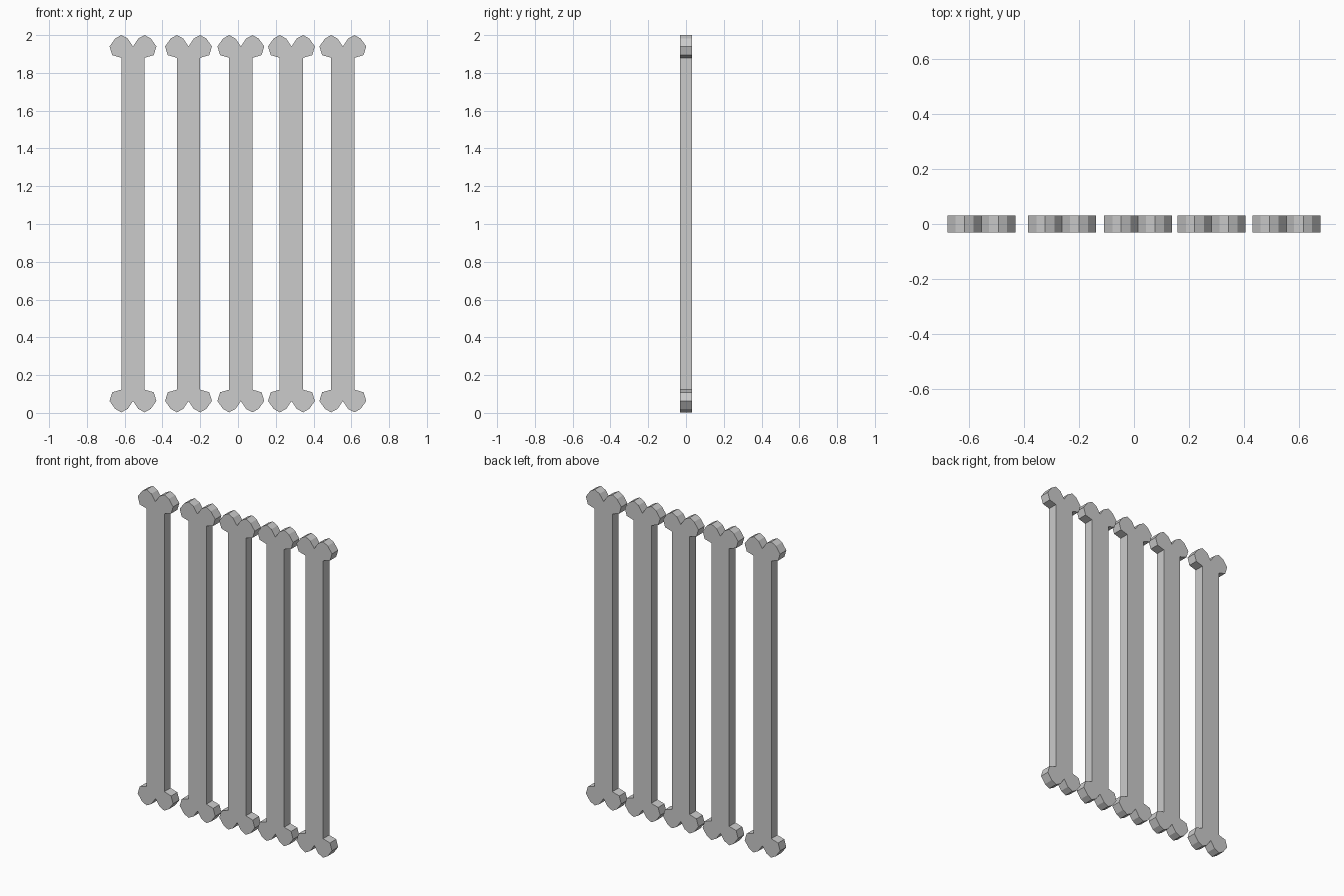
import bpy, bmesh

if "Cube" in bpy.data.objects:
    bpy.data.objects.remove(bpy.data.objects["Cube"])

# Half outline of one bone-shaped slat end: x from centre, z inward from the tip
LOBE = [(0.0, 0.06), (0.028, 0.018), (0.062, 0.0), (0.094, 0.018),
        (0.124, 0.06), (0.11, 0.106), (0.062, 0.12)]
HALF_DEPTH = 0.031
BOTTOM, TOP = 0.003, 2.0


def bone_slat(name, cx):
    # Trace right side top to bottom, then mirror it for the left
    right = [(x, TOP - d) for x, d in LOBE]
    right += [(x, BOTTOM + d) for x, d in reversed(LOBE)]
    left = [(-x, z) for x, z in reversed(right) if x > 0]
    bm = bmesh.new()
    face = bm.faces.new([bm.verts.new((x + cx, -HALF_DEPTH, z))
                         for x, z in right + left])
    # Thicken the outline front to back
    out = bmesh.ops.extrude_face_region(bm, geom=[face])
    verts = [g for g in out["geom"] if isinstance(g, bmesh.types.BMVert)]
    bmesh.ops.translate(bm, verts=verts, vec=(0, 2 * HALF_DEPTH, 0))
    bmesh.ops.recalc_face_normals(bm, faces=bm.faces)
    mesh = bpy.data.meshes.new(name)
    bm.to_mesh(mesh)
    bm.free()
    bpy.context.collection.objects.link(bpy.data.objects.new(name, mesh))


# Five slightly unevenly spaced slats
for i, cx in enumerate((-0.556, -0.262, 0.015, 0.283, 0.555)):
    bone_slat(f"bone_slat_{i + 1}", cx)
